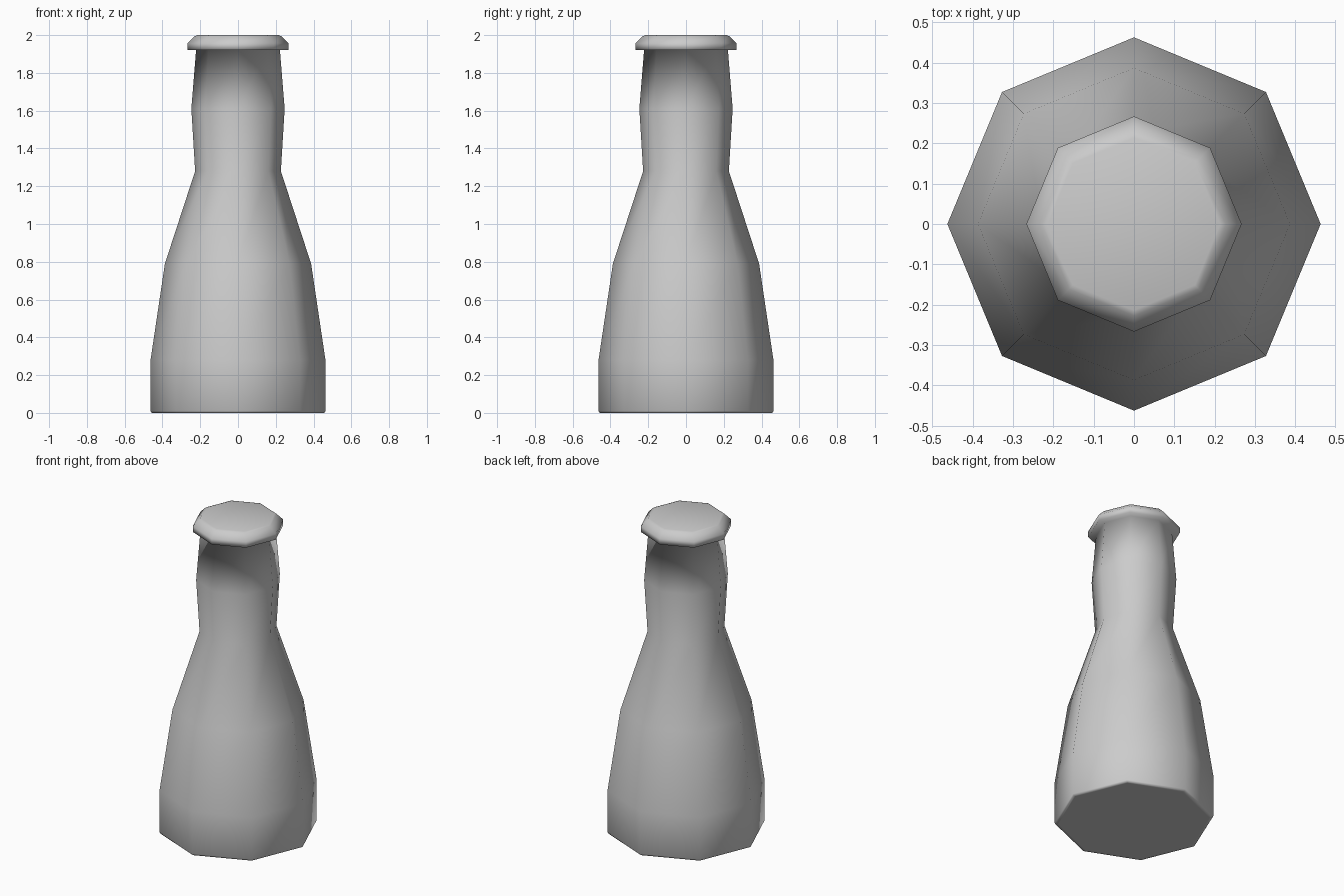
import bpy
import bmesh
from math import cos, sin, pi

cube = bpy.data.objects.get("Cube")
if cube:
    bpy.data.objects.remove(cube, do_unlink=True)

SIDES = 8

# Plain grey material
grey = bpy.data.materials.new("plain_grey")
grey.use_nodes = True
colour = (0.6, 0.6, 0.6, 1)
grey.diffuse_color = colour
grey.node_tree.nodes["Principled BSDF"].inputs["Base Color"].default_value = colour


def lathe(name, profile, material):
    """Turn a (radius, height) profile into a closed, smooth eight-sided solid."""
    bm = bmesh.new()
    rings = [[bm.verts.new((r * cos(2 * pi * i / SIDES), r * sin(2 * pi * i / SIDES), z))
              for i in range(SIDES)] for r, z in profile]
    for low, high in zip(rings, rings[1:]):
        for i in range(SIDES):
            j = (i + 1) % SIDES
            bm.faces.new((low[i], low[j], high[j], high[i]))
    bm.faces.new(rings[0][::-1])
    bm.faces.new(rings[-1])
    for face in bm.faces:
        face.smooth = True
    mesh = bpy.data.meshes.new(name)
    bm.to_mesh(mesh)
    bm.free()
    mesh.materials.append(material)
    obj = bpy.data.objects.new(name, mesh)
    bpy.context.collection.objects.link(obj)
    return obj


# Base edge, body, shoulder, neck and cap in one continuous surface
base = [(0.44, 0), (0.457, 0), (0.463, 0.01)]
body = [(0.463, 0.28), (0.387, 0.79)]
neck = [(0.227, 1.28), (0.247, 1.61), (0.222, 1.92)]
cap = [(0.267, 1.92), (0.267, 1.957), (0.228, 1.995), (0.214, 2)]
lathe("bottle", base + body + neck + cap, grey)
